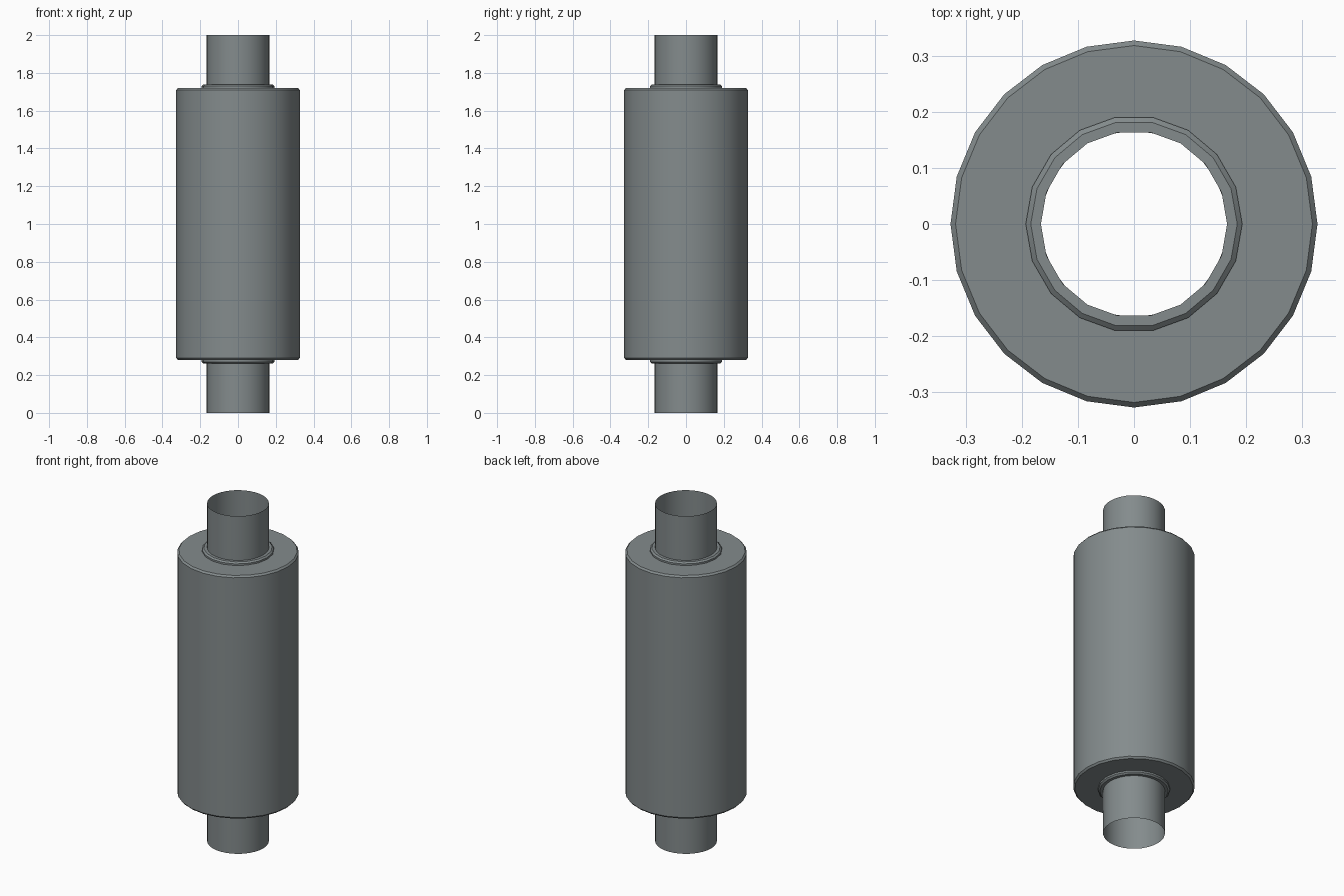
import bpy, math

cube = bpy.data.objects.get("Cube")
if cube:
    bpy.data.objects.remove(cube)

# Plain grey steel
steel = bpy.data.materials.new("grey_steel")
steel.use_nodes = True
colour = (0.23, 0.26, 0.265, 1)
steel.diffuse_color = colour
steel.node_tree.nodes["Principled BSDF"].inputs["Base Color"].default_value = colour

MID = 1.0  # height of the mirror plane between the two ends


def lathe(name, profile, sides):
    """Spin an open (radius, height) profile, listed bottom to top, about z."""
    verts, faces = [], []
    for r, z in profile:
        for i in range(sides):
            a = math.tau * i / sides
            verts.append((r * math.cos(a), r * math.sin(a), z))
    for k in range(len(profile) - 1):
        for i in range(sides):
            j = (i + 1) % sides
            faces.append((k * sides + i, k * sides + j,
                          (k + 1) * sides + j, (k + 1) * sides + i))
    mesh = bpy.data.meshes.new(name)
    mesh.from_pydata(verts, [], faces)
    mesh.materials.append(steel)
    obj = bpy.data.objects.new(name, mesh)
    bpy.context.collection.objects.link(obj)
    bpy.ops.object.select_all(action='DESELECT')
    obj.select_set(True)
    bpy.context.view_layer.objects.active = obj
    bpy.ops.object.shade_smooth_by_angle(angle=math.radians(35))
    return obj


def mirrored(half):
    """Complete a lower-half profile with its reflection in the mid plane."""
    return half + [(r, 2 * MID - z) for r, z in reversed(half)]


# Thin open pipe running the full length
lathe("inner_pipe", mirrored([(0.166, 0.0)]), 32)

# Wide casing with slightly chamfered rims and flat annular ends
lathe("outer_casing", mirrored([(0.166, 0.28), (0.318, 0.28), (0.327, 0.29)]), 24)

# Raised weld collars where the pipe enters the casing
collar = [(0.193, 1.715), (0.193, 1.73), (0.184, 1.738), (0.166, 1.738)]
lathe("top_weld_collar", collar, 18)
lathe("bottom_weld_collar", [(r, 2 * MID - z) for r, z in reversed(collar)], 18)
